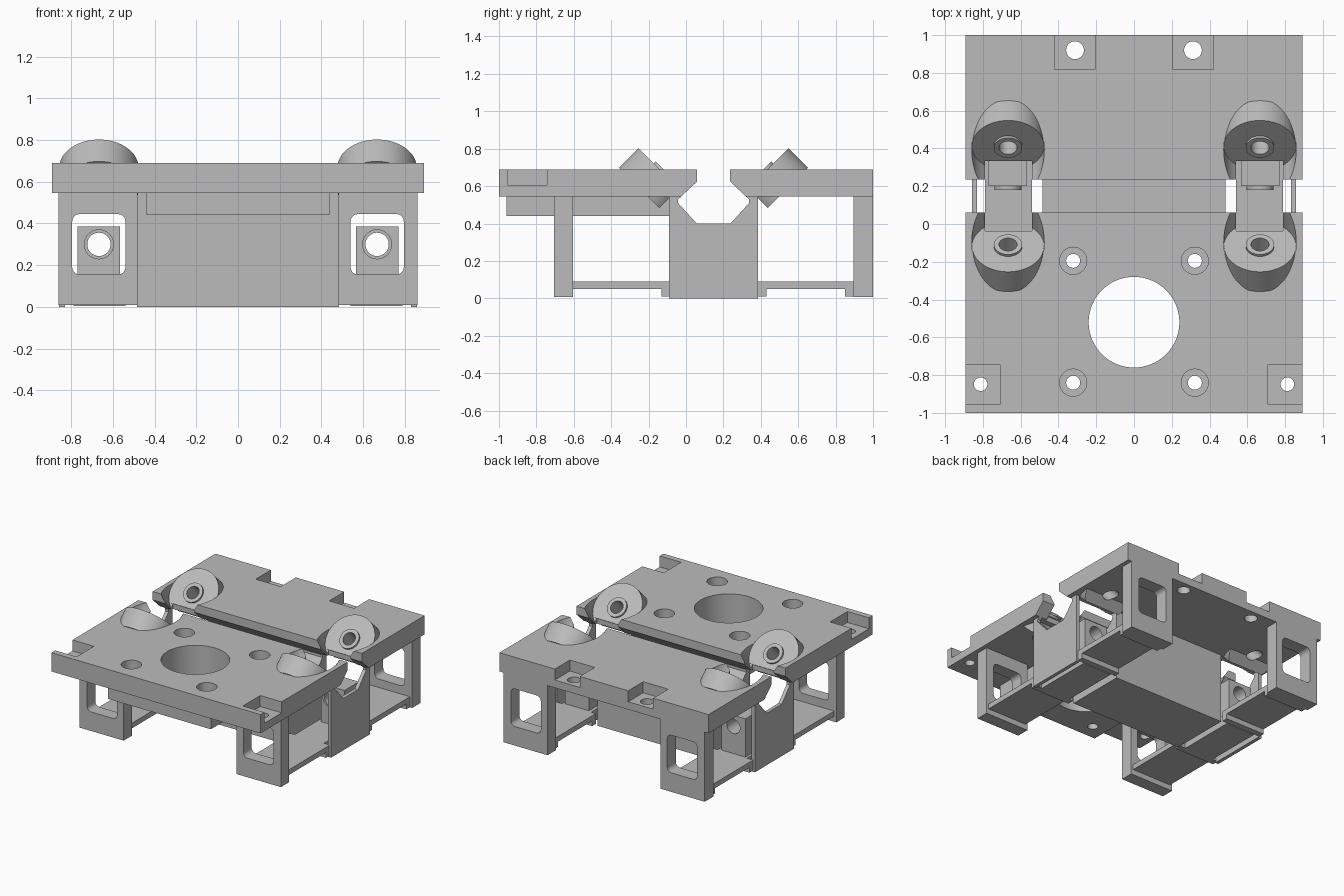
import bpy, bmesh, math
from mathutils import Matrix, Vector

cube = bpy.data.objects.get("Cube")
if cube:
    bpy.data.objects.remove(cube, do_unlink=True)

grey = bpy.data.materials.new("plain_grey")
grey.use_nodes = True
grey.diffuse_color = (0.5, 0.5, 0.5, 1)
grey.node_tree.nodes["Principled BSDF"].inputs["Base Color"].default_value = (0.5, 0.5, 0.5, 1)

MID = 0.1475      # centre line of the rod channel
ROLL_X = 0.667    # sideways position of roller seats
TOP, UNDER = 0.69, 0.545


def finish(bm, name):
    bmesh.ops.recalc_face_normals(bm, faces=bm.faces)
    mesh = bpy.data.meshes.new(name)
    bm.to_mesh(mesh)
    bm.free()
    mesh.materials.append(grey)
    obj = bpy.data.objects.new(name, mesh)
    bpy.context.collection.objects.link(obj)
    return obj


def box(name, x, y, z, round_y=0):
    bm = bmesh.new()
    size = Vector((x[1] - x[0], y[1] - y[0], z[1] - z[0]))
    mid = Vector((x[0] + x[1], y[0] + y[1], z[0] + z[1])) / 2
    bmesh.ops.create_cube(bm, size=1, matrix=Matrix.Translation(mid) @ Matrix.Diagonal((*size, 1)))
    if round_y:
        edges = [e for e in bm.edges if abs(e.verts[0].co.y - e.verts[1].co.y) > 0.01]
        bmesh.ops.bevel(bm, geom=edges, offset=round_y, segments=5, profile=0.5, affect='EDGES')
    return finish(bm, name)


def rod(name, centre, r, depth, tilt=0.0, flat=None, sides=64):
    """Cylinder turned about x; flat = (signed local y) where one side is sliced off."""
    bm = bmesh.new()
    bmesh.ops.create_cone(bm, cap_ends=True, segments=sides, radius1=r, radius2=r, depth=depth)
    if flat is not None:
        res = bmesh.ops.bisect_plane(bm, geom=bm.verts[:] + bm.edges[:] + bm.faces[:],
                                     plane_co=(0, flat, 0), plane_no=(0, flat, 0), clear_outer=True)
        cut_edges = [g for g in res["geom_cut"] if isinstance(g, bmesh.types.BMEdge)]
        bmesh.ops.edgeloop_fill(bm, edges=cut_edges)
    bm.transform(Matrix.Translation(centre) @ Matrix.Rotation(tilt, 4, 'X'))
    return finish(bm, name)


def extrude_x(name, profile, x0, x1):
    bm = bmesh.new()
    face = bm.faces.new([bm.verts.new((x0, y, z)) for y, z in profile])
    res = bmesh.ops.extrude_face_region(bm, geom=[face])
    verts = [g for g in res["geom"] if isinstance(g, bmesh.types.BMVert)]
    bmesh.ops.translate(bm, verts=verts, vec=(x1 - x0, 0, 0))
    return finish(bm, name)


cutters = set()


def cut(obj, tools):
    for tool in tools:
        mod = obj.modifiers.new("cut", 'BOOLEAN')
        mod.operation, mod.solver, mod.object = 'DIFFERENCE', 'EXACT', tool
        bpy.context.view_layer.objects.active = obj
        bpy.ops.object.modifier_apply(modifier=mod.name)
        tool.hide_render = True
        cutters.add(tool)


def span(s, a, b):
    return tuple(sorted((s * a, s * b)))


# Top plates either side of the channel
front_plate = extrude_x("front_plate", [(-1, UNDER), (-1, TOP), (0.06, TOP), (0.06, 0.625), (-0.025, UNDER)], -0.893, 0.893)
rear_plate = extrude_x("rear_plate", [(1, UNDER), (1, TOP), (0.235, TOP), (0.235, 0.625), (0.32, UNDER)], -0.893, 0.893)
mount_pad = box("mount_pad", (-0.44, 0.44), (-0.96, -0.08), (0.44, UNDER))

# Central channel block and thin end plates
half = [(0.238, 0), (0.238, UNDER), (0.172, UNDER), (0.19, 0.53), (0.19, 0.51), (0.09, 0.4)]
channel = [(MID + d, z) for d, z in half] + [(MID - d, z) for d, z in reversed(half)]
extrude_x("channel_block", channel, -0.485, 0.485)
for s in (-1, 1):
    extrude_x("end_plate", channel, s * 0.83, s * 0.858)

# Large opening and counterbored screw holes
opening = rod("opening_cutter", (0, -0.52, 0.55), 0.24, 0.6, sides=96)
front_tools, pad_tools, rear_tools = [opening], [opening], []
for s in (-1, 1):
    for y in (-0.195, -0.84):
        hole = rod("screw_cutter", (s * 0.322, y, 0.55), 0.037, 0.6, sides=32)
        bore = rod("counterbore_cutter", (s * 0.322, y, 0.7), 0.072, 0.16, sides=32)
        front_tools += [hole, bore]
        pad_tools.append(hole)
    # Corner and rear edge notches with their holes
    front_tools += [box("notch_cutter", span(s, 0.71, 1), (-0.955, -0.743), (0.605, 0.8)),
                    rod("notch_hole", (s * 0.812, -0.848, 0.6), 0.036, 0.4, sides=32)]
    rear_tools += [box("notch_cutter", span(s, 0.207, 0.42), (0.817, 1.1), (0.605, 0.8)),
                   rod("notch_hole", (s * 0.312, 0.92, 0.6), 0.047, 0.4, sides=32)]

# Tilted roller seats, four in all, facing the channel
for sy, plate_tools in ((1, rear_tools), (-1, front_tools)):
    tilt = sy * math.pi / 4
    axis = Vector((0, -sy, 1)).normalized()
    for sx in (-1, 1):
        face = Vector((sx * ROLL_X, MID + sy * 0.2685, 0.666))
        bore = rod("bore_cutter", face, 0.048, 0.6, tilt, sides=32)
        pocket = rod("pocket_cutter", face + axis * 0.15, 0.192, 0.3, tilt)
        y0, y1 = sorted((MID + sy * 0.05, MID + sy * 0.1875))
        slot = box("slot_cutter", span(sx, 0.54, 0.79), (y0, y1), (0.5, 0.75))
        plate_tools += [pocket, slot, bore]
        seat = rod("roller_seat", face - axis * 0.071, 0.19, 0.148, tilt, flat=-sy * 0.114)
        ring = rod("seat_ring", face + axis * 0.008, 0.075, 0.02, tilt, sides=40)
        cut(seat, [bore])
        cut(ring, [bore])

cut(front_plate, front_tools)
cut(rear_plate, rear_tools)
cut(mount_pad, pad_tools)

# Legs with rounded windows, bottom beams and nut columns
for s in (-1, 1):
    window = box("window_cutter", span(s, 0.54, 0.795), (-1.5, 1.5), (0.155, 0.445), round_y=0.035)
    for name, y in (("front_leg", (-0.705, -0.605)), ("rear_leg", (0.895, 1.0))):
        leg = box(name, span(s, 0.482, 0.86), y, (0.008, UNDER))
        cut(leg, [window])
    for y in ((-0.605, -0.08), (0.385, 0.895)):
        box("beam", span(s, 0.5, 0.842), y, (0.05, 0.09))
    for y in ((-0.13, -0.08), (0.385, 0.43), (0.85, 0.895)):
        box("beam_step", span(s, 0.5, 0.842), y, (0.01, 0.05))
    box("beam_bridge", span(s, 0.54, 0.79), (-0.08, 0.385), (0.005, 0.09))
    nut_hole = rod("nut_cutter", (s * ROLL_X, 0.28, 0.3), 0.056, 0.6, math.pi / 2, sides=32)
    column = box("nut_column", span(s, 0.567, 0.77), (0.2, 0.375), (0.09, 0.385))
    collar = rod("nut_collar", (s * ROLL_X, 0.195, 0.3), 0.072, 0.03, math.pi / 2, sides=32)
    cut(column, [nut_hole])
    cut(collar, [nut_hole])

for tool in cutters:
    bpy.data.objects.remove(tool, do_unlink=True)

# Smooth round surfaces, keep edges crisp
bpy.ops.object.select_all(action='DESELECT')
for obj in bpy.context.collection.objects:
    if obj.type == 'MESH':
        obj.select_set(True)
        bpy.context.view_layer.objects.active = obj
bpy.ops.object.shade_smooth_by_angle(angle=math.radians(30))
